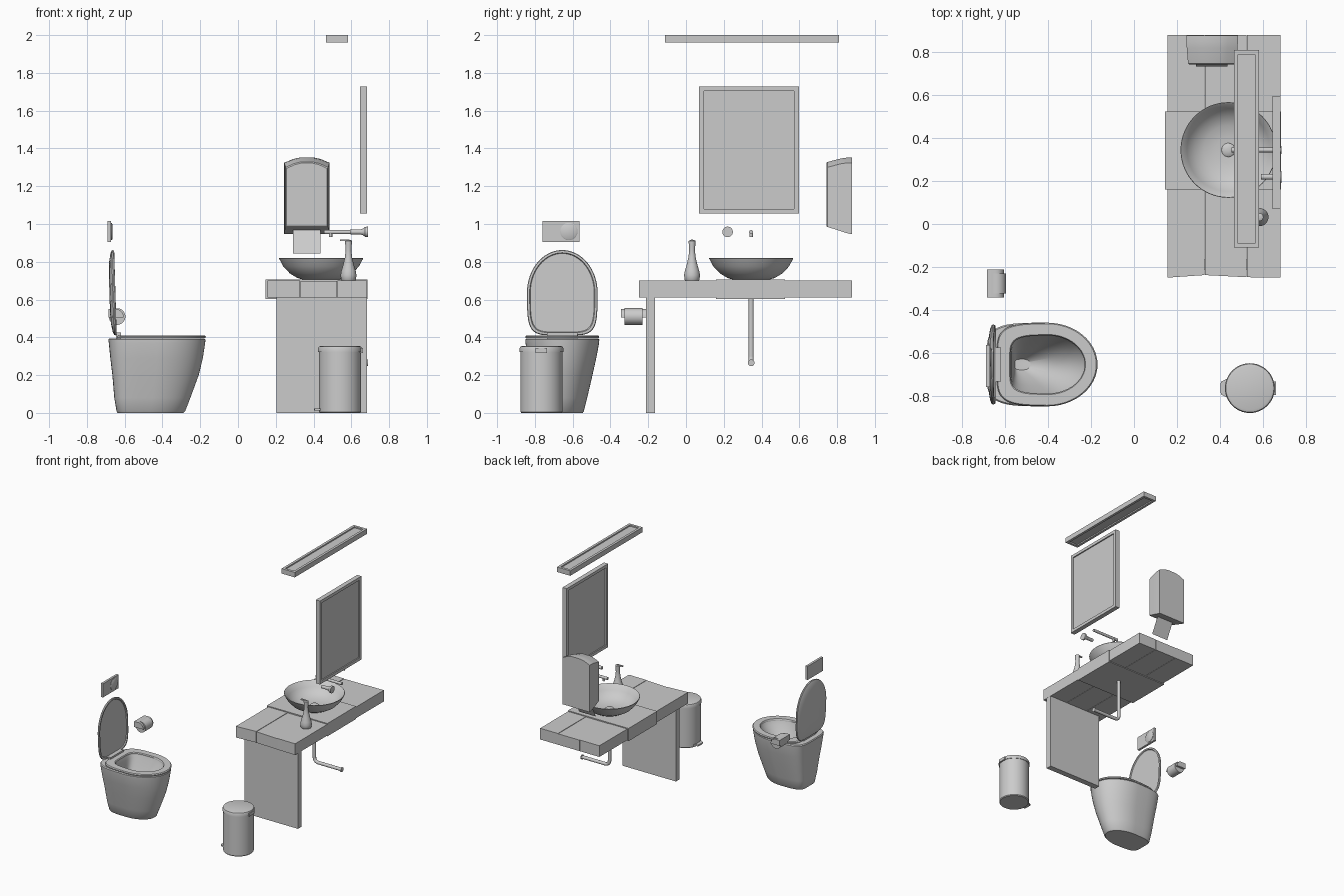
import bpy, bmesh
from math import sin, cos, pi, radians
from mathutils import Vector, Matrix

if "Cube" in bpy.data.objects:
    bpy.data.objects.remove(bpy.data.objects["Cube"])


def finish(name, bm, angle=35):
    bmesh.ops.recalc_face_normals(bm, faces=bm.faces)
    me = bpy.data.meshes.new(name)
    bm.to_mesh(me)
    bm.free()
    ob = bpy.data.objects.new(name, me)
    bpy.context.collection.objects.link(ob)
    bpy.ops.object.select_all(action='DESELECT')
    ob.select_set(True)
    bpy.context.view_layer.objects.active = ob
    bpy.ops.object.shade_smooth_by_angle(angle=radians(angle))
    return ob


def loft(name, rings, wrap=False, angle=35):
    """Skin equal-sized rings; cap both ends unless wrapped."""
    bm = bmesh.new()
    vs = [[bm.verts.new(p) for p in r] for r in rings]
    n = len(vs[0])
    for a, b in zip(vs, vs[1:] + vs[:1] if wrap else vs[1:]):
        for i in range(n):
            j = (i + 1) % n
            bm.faces.new((a[i], a[j], b[j], b[i]))
    if not wrap:
        bm.faces.new(vs[0])
        bm.faces.new(vs[-1])
    return finish(name, bm, angle)


def lathe(name, profile, origin, axis='Z', n=48, wrap=False):
    rot = {'Z': Matrix(), 'X': Matrix.Rotation(pi / 2, 4, 'Y'),
           'Y': Matrix.Rotation(-pi / 2, 4, 'X')}[axis]
    m = Matrix.Translation(origin) @ rot
    return loft(name, [[m @ Vector((r * cos(2 * pi * i / n), r * sin(2 * pi * i / n), h))
                        for i in range(n)] for r, h in profile], wrap)


def prism(name, pts, axis, a, b, angle=35):
    put = {'Y': lambda p, d: (p[0], d, p[1]), 'Z': lambda p, d: (p[0], p[1], d)}[axis]
    return loft(name, [[put(p, d) for p in pts] for d in (a, b)], angle=angle)


def box(name, x0, x1, y0, y1, z0, z1):
    return prism(name, [(x0, y0), (x1, y0), (x1, y1), (x0, y1)], 'Z', z0, z1)


def tube(name, path, y, r, n=20):
    """Round tube along a path in the xz plane."""
    rings = []
    for k, p in enumerate(path):
        q0, q1 = path[max(k - 1, 0)], path[min(k + 1, len(path) - 1)]
        t = (Vector(q1) - Vector(q0)).normalized()
        rings.append([(p[0] + r * cos(2 * pi * i / n) * t.y, y + r * sin(2 * pi * i / n),
                       p[1] - r * cos(2 * pi * i / n) * t.x) for i in range(n)])
    return loft(name, rings)


def d_shape(back, front, w, n=64, mid=0.5, taper=0.08):
    """Rounded-D outline as (along, across): squarish back, elliptical front."""
    c = back + (front - back) * mid
    pts = []
    for i in range(n):
        ca, sa = cos(2 * pi * i / n), sin(2 * pi * i / n)
        if ca >= 0:
            pts.append((c + (front - c) * ca, w * sa))
        else:
            u = abs(ca) ** 0.4
            v = (1 if sa >= 0 else -1) * abs(sa) ** 0.4
            pts.append((c - (c - back) * u, w * v * (1 - taper * u * u)))
    return pts


# ---- Toilet ----
TY = -0.655


def flat_ring(back, front, w, z):
    return [(a, TY + b, z) for a, b in d_shape(back, front, w)]


loft("toilet_bowl", [flat_ring(*r) for r in [
    (-.637, -.29, .108, 0), (-.643, -.28, .114, .008), (-.655, -.252, .132, .08),
    (-.665, -.208, .16, .2), (-.676, -.186, .18, .29), (-.684, -.174, .195, .37),
    (-.687, -.172, .196, .388), (-.682, -.18, .19, .395), (-.578, -.228, .138, .395),
    (-.572, -.24, .13, .37), (-.568, -.3, .1, .3), (-.56, -.38, .065, .22),
    (-.555, -.48, .025, .16)]])
loft("toilet_seat", [flat_ring(*r) for r in [
    (-.64, -.172, .193, .396), (-.64, -.17, .195, .404), (-.636, -.176, .19, .411),
    (-.58, -.226, .14, .411), (-.575, -.23, .135, .404), (-.575, -.23, .135, .396)]], wrap=True)
box("seat_hinge", -.645, -.62, TY - .08, TY + .08, .395, .425)


# Raised lid, leaning slightly back, rounded behind and recessed in front
def lid_ring(inset, x):
    return [(x - .03 * (a - .41), TY + b, a)
            for a, b in d_shape(.41 + inset, .862 - inset, .187 - inset, taper=.03)]


loft("toilet_lid", [lid_ring(*r) for r in [
    (.12, -.674), (.06, -.67), (.02, -.663), (.003, -.656), (0, -.65), (.003, -.643),
    (.014, -.642), (.018, -.649)]])

# Flush plate with a round button
box("flush_plate", -.69, -.672, -.76, -.563, .905, 1.015)
lathe("flush_button", [(.046, 0), (.046, .006), (.04, .01)], (-.675, -.62, .96), 'X')

# Paper roll under a curved cover
cover = [(-.685, .505), (-.685, .55), (-.645, .55)]
cover += [(-.645 + .04 * sin(t * pi / 12), .505 + .045 * cos(t * pi / 12)) for t in range(1, 7)]
prism("roll_cover", cover, 'Y', -.343, -.213)
lathe("paper_roll", [(.044, 0), (.044, .095)], (-.64, -.325, .51), 'Y', 32)

# ---- Counter of stone planks with a raised middle slab ----
edges = [(.155, -.25), (.33, -.238), (.525, -.248), (.685, -.25)]
for i, ((xa, ya), (xb, yb)) in enumerate(zip(edges, edges[1:])):
    g = .001
    prism(f"front_plank_{i + 1}", [(xa + g, ya), (xb - g, yb), (xb - g, .16), (xa + g, .16)],
          'Z', .61, .70 - .002 * (i == 1))
    box(f"rear_plank_{i + 1}", xa + g, xb - g, .525, .88, .61, .70 - .002 * (i == 1))
box("middle_slab", .145, .685, .16, .525, .604, .707)
box("support_panel", .205, .683, -.212, -.165, 0, .61)

# ---- Basin, drain and waste pipe ----
B = (.44, .345, 0)
lathe("basin", [(.01, .707), (.1, .707), (.125, .714), (.165, .738), (.2, .775), (.223, .818),
                (.221, .821), (.217, .819), (.193, .778), (.158, .745), (.115, .724),
                (.06, .716), (.01, .714)], B, n=64)
lathe("drain_cap", [(.032, .712), (.032, .722), (.024, .728), (.006, .73)], B, n=32)
elbow = [(.475 - .035 * cos(t * pi / 16), .3 - .035 * sin(t * pi / 16)) for t in range(9)]
tube("waste_pipe", [(.44, .606)] + elbow + [(.685, .265)], .345, .013)
lathe("waste_flange", [(.018, 0), (.018, .008)], (.679, .345, .265), 'X', 24)

# ---- Wall tap ----
tube("tap_spout", [(.688, .957), (.455, .957)], .345, .011)
tube("tap_outlet", [(.49, .957), (.49, .93)], .345, .009)
lathe("tap_knob", [(.012, -.095), (.013, -.09), (.013, -.04), (.018, -.025), (.027, -.015),
                   (.028, 0)], (.688, .22, .958), 'X', 32)

# ---- Soap bottle ----
S = (.585, .032, 0)
lathe("soap_bottle", [(.036, .70), (.04, .706), (.042, .73), (.038, .752), (.028, .785),
                      (.019, .825), (.015, .86), (.017, .885), (.018, .911), (.012, .914)], S, n=32)
box("soap_nozzle", .54, .59, .027, .037, .909, .918)


# ---- Framed panels: mirror and ceiling lamp ----
def framed(name, lo, hi, axis, w):
    """Rectangular frame around a recessed panel; axis is the thin direction."""
    u, v = [i for i in range(3) if i != axis]

    def ring(ins, d):
        out = []
        for s, t in ((0, 0), (1, 0), (1, 1), (0, 1)):
            p = [0, 0, 0]
            p[axis] = d
            p[u] = hi[u] - ins if s else lo[u] + ins
            p[v] = hi[v] - ins if t else lo[v] + ins
            out.append(p)
        return out
    a, b = lo[axis], hi[axis]
    loft(name + "_frame", [ring(0, a), ring(0, b), ring(w, b), ring(w, a)], wrap=True)
    m, h = (a + b) / 2, (b - a) * .25
    loft(name + "_panel", [ring(w, m - h), ring(w, m + h)])


framed("mirror", (.645, .07, 1.055), (.682, .597, 1.727), 0, .024)
framed("lamp", (.465, -.11, 1.96), (.583, .81, 2.0), 2, .02)


# ---- Towel dispenser with a hanging sheet ----
def case_ring(y, x0, x1, zb, zt):
    c = (x0 + x1) / 2
    h = (x1 - x0) / 2
    top = [(c + h * f, zt - d) for f, d in ((1, .028), (.6, .008), (.3, 0), (-.3, 0), (-.6, .008), (-1, .028))]
    return [(x, y, z) for x, z in [(x0, zb), (x1, zb)] + top]


loft("towel_case", [case_ring(*r) for r in [
    (.743, .257, .472, .99, 1.322), (.748, .252, .477, .985, 1.328), (.82, .246, .483, .962, 1.347),
    (.85, .245, .484, .952, 1.351), (.878, .244, .485, .946, 1.352)]], angle=20)
bm = bmesh.new()
bm.faces.new([bm.verts.new(p) for p in ((.29, .735, .845), (.437, .735, .845),
                                        (.437, .80, .975), (.29, .80, .975))])
finish("towel_sheet", bm)

# ---- Pedal bin ----
P = (.54, -.765, 0)
lathe("bin_body", [(.107, 0), (.112, .006), (.112, .322)], P)
lathe("bin_lid", [(.116, .322), (.116, .343), (.112, .351), (.1, .355)], P)
box("bin_hinge", .645, .662, -.798, -.735, .318, .343)
prism("bin_pedal", [(.405, -.795), (.402, -.765), (.405, -.735), (.46, -.71), (.46, -.82)],
      'Z', .012, .024)
